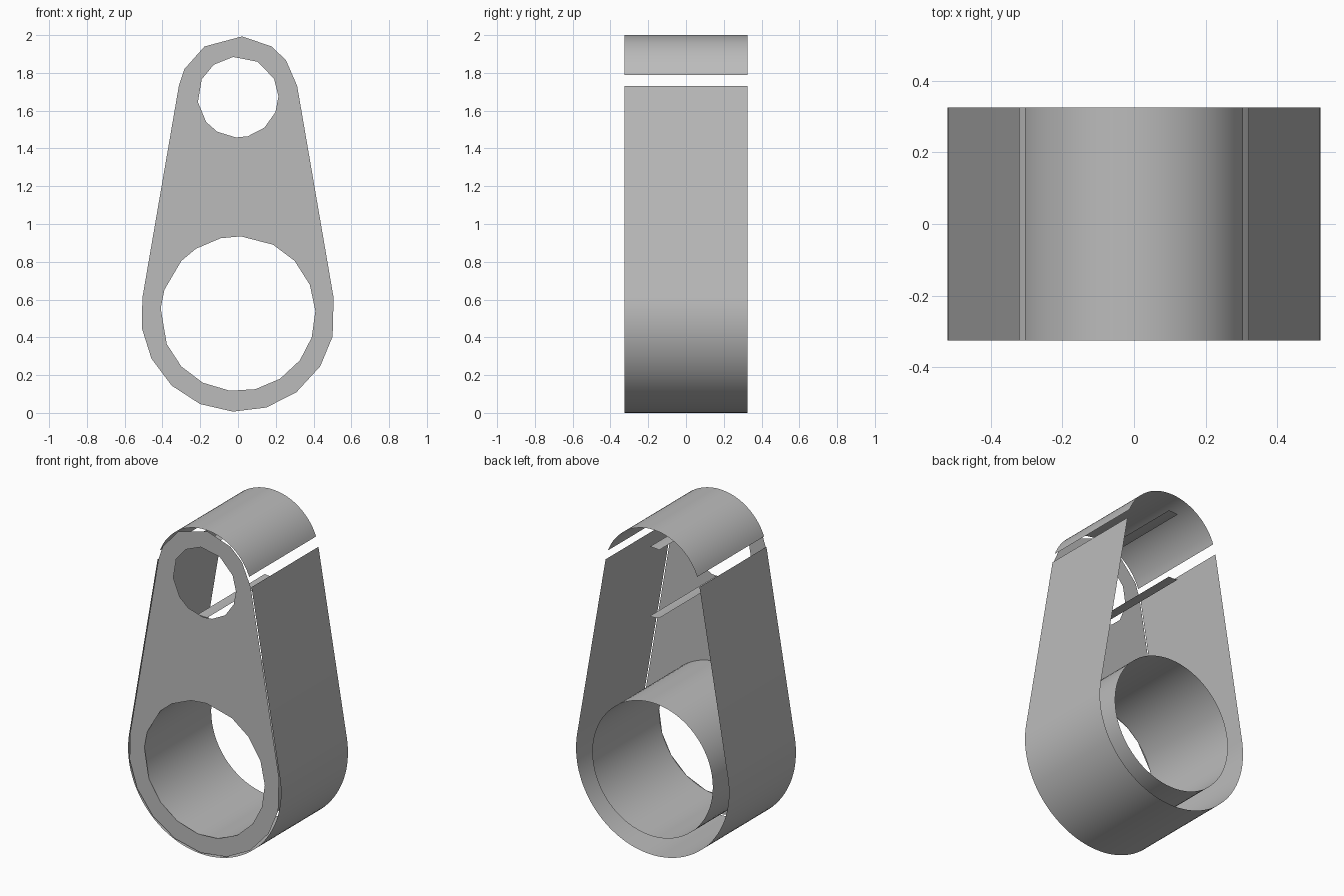
import bpy
import bmesh
from math import cos, sin, radians, asin, degrees

cube = bpy.data.objects.get("Cube")
if cube:
    bpy.data.objects.remove(cube, do_unlink=True)

DEPTH = 0.325            # half of the depth along y
LOW_Z, LOW_R, BORE_R = 0.52, 0.52, 0.41
TOP_Z, TOP_R, PIN_R = 1.676, 0.324, 0.214
TANGENT = degrees(asin((LOW_R - TOP_R) / (TOP_Z - LOW_Z)))

grey = bpy.data.materials.new("plain_grey")
grey.use_nodes = True
colour = (0.5, 0.5, 0.5, 1)
grey.diffuse_color = colour
grey.node_tree.nodes["Principled BSDF"].inputs["Base Color"].default_value = colour


def on_circle(z, r, angles):
    return [(r * cos(radians(a)), z + r * sin(radians(a))) for a in angles]


def arc(z, r, start, end, steps):
    return on_circle(z, r, [start + (end - start) * i / steps for i in range(steps + 1)])


def finish(name, bm, smooth):
    mesh = bpy.data.meshes.new(name)
    bm.to_mesh(mesh)
    bm.free()
    mesh.materials.append(grey)
    if smooth:
        mesh.shade_smooth()
    obj = bpy.data.objects.new(name, mesh)
    bpy.context.collection.objects.link(obj)
    return obj


def sheet(name, profile, closed=False):
    """Extrude an xz profile through the depth as a single surface."""
    bm = bmesh.new()
    front = [bm.verts.new((x, -DEPTH, z)) for x, z in profile]
    back = [bm.verts.new((x, DEPTH, z)) for x, z in profile]
    n = len(profile)
    for i in range(n if closed else n - 1):
        j = (i + 1) % n
        bm.faces.new((front[i], front[j], back[j], back[i]))
    bm.normal_update()
    return finish(name, bm, True)


# Side walls joined by the round bottom, running counter-clockwise
bottom = arc(LOW_Z, LOW_R, -180 - TANGENT, TANGENT, 64)
wall_top = on_circle(TOP_Z, TOP_R, [180 - TANGENT, TANGENT])
sheet("outer_shell", [wall_top[0]] + bottom + [wall_top[1]])

# Separate curved cap over the top
sheet("top_cap", arc(TOP_Z, TOP_R, 20.6, 159.4, 40))

# Large bore tube, and the two narrow strips of the small bore
sheet("bore_tube", arc(LOW_Z + 0.005, BORE_R, 360, 0, 72)[:-1], closed=True)
sheet("upper_strip", arc(TOP_Z, PIN_R, 102, 85, 4))
sheet("lower_strip", arc(TOP_Z, PIN_R, -85, -102, 4))

# Faceted front plate with two holes
outline = (on_circle(TOP_Z, TOP_R - 0.006, [10, 37, 56, 86, 124, 153, 170])
           + on_circle(LOW_Z, LOW_R - 0.006,
                       [170, 188, 207, 227, 247, 267, 287, 307, 328, 347, 370]))
large_hole = on_circle(LOW_Z + 0.005, BORE_R,
                       [2, 22, 43, 63, 88, 103, 123, 137, 162, 176,
                        203, 223, 243, 264, 283, 303, 323, 342])
small_hole = on_circle(TOP_Z - 0.004, PIN_R,
                       [1, 27, 61, 97, 127, 154, 187, 218, 239, 267, 284, 311, 338])
bm = bmesh.new()
for loop in (outline, large_hole, small_hole):
    verts = [bm.verts.new((x, -DEPTH, z)) for x, z in loop]
    for i, v in enumerate(verts):
        bm.edges.new((v, verts[(i + 1) % len(verts)]))
bmesh.ops.triangle_fill(bm, edges=bm.edges[:], use_beauty=True, normal=(0, -1, 0))
bm.normal_update()
for face in bm.faces:
    if face.normal.y > 0:
        face.normal_flip()
finish("front_plate", bm, False)
